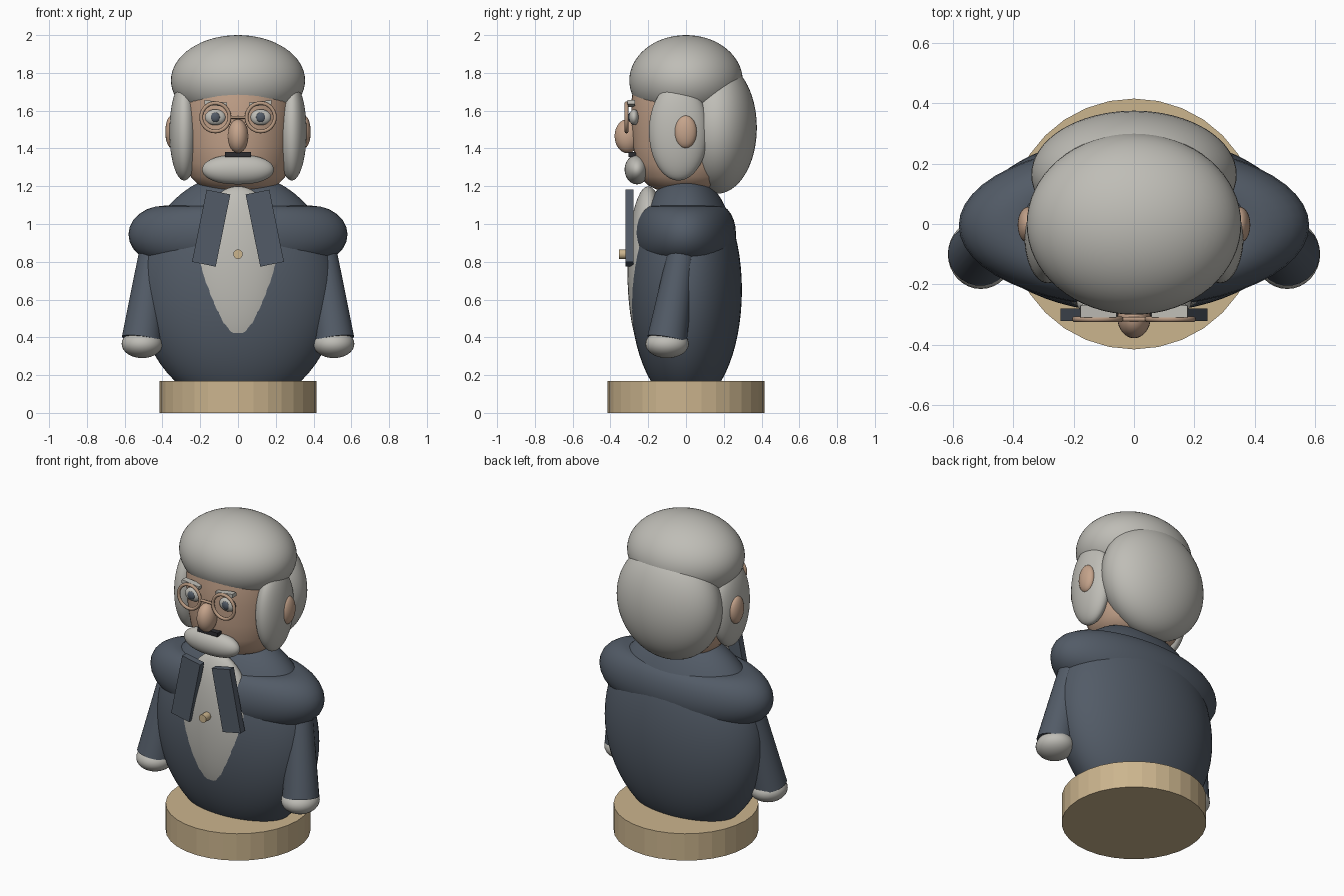
import bpy, math
from mathutils import Vector

if "Cube" in bpy.data.objects:
    bpy.data.objects.remove(bpy.data.objects["Cube"])


def mat(name, r, g, b):
    m = bpy.data.materials.new(name)
    m.diffuse_color = (r, g, b, 1)
    m.use_nodes = True
    m.node_tree.nodes["Principled BSDF"].inputs["Base Color"].default_value = m.diffuse_color
    return m


SLATE = mat("slate_cloth", 0.085, 0.105, 0.135)
GREY = mat("pale_grey", 0.52, 0.51, 0.47)
SKIN = mat("skin", 0.56, 0.37, 0.26)
TAN = mat("tan_wood", 0.60, 0.46, 0.27)
DARK = mat("dark", 0.025, 0.025, 0.03)
COPPER = mat("copper_frame", 0.48, 0.32, 0.22)


def finish(name, m, smooth=True):
    o = bpy.context.object
    o.name = name
    o.data.materials.append(m)
    if smooth:
        bpy.ops.object.shade_smooth_by_angle(angle=math.radians(40))
    return o


def ball(name, loc, rad, m, seg=48, power=1.0):
    """Ellipsoid; power below 1 makes its x ends blunter."""
    bpy.ops.mesh.primitive_uv_sphere_add(segments=seg, ring_count=seg // 2, location=loc)
    o = bpy.context.object
    for v in o.data.vertices:
        x = math.copysign(abs(v.co.x) ** power, v.co.x)
        v.co = (x * rad[0], v.co.y * rad[1], v.co.z * rad[2])
    return finish(name, m)


def rod(name, a, b, r1, r2, m, seg=24, smooth=True):
    """Round bar or cone frustum from point a to point b."""
    a, b = Vector(a), Vector(b)
    d = b - a
    bpy.ops.mesh.primitive_cone_add(vertices=seg, radius1=r1, radius2=r2, depth=d.length,
                                    location=(a + b) / 2,
                                    rotation=d.to_track_quat('Z', 'Y').to_euler())
    return finish(name, m, smooth)


def box(name, loc, size, m, tilt=0):
    bpy.ops.mesh.primitive_cube_add(size=1, location=loc, rotation=(0, tilt, 0))
    o = bpy.context.object
    for v in o.data.vertices:
        v.co = [c * s for c, s in zip(v.co, size)]
    return finish(name, m, False)


def lathe(name, profile, sy, m, seg=48):
    """Turn (radius, height) points about z, squashed in y by sy."""
    verts, faces, n = [], [], len(profile)
    for i in range(seg):
        t = 2 * math.pi * i / seg
        verts += [(r * math.cos(t), r * sy * math.sin(t), z) for r, z in profile]
    for i in range(seg):
        j = (i + 1) % seg
        faces += [(i * n + k, j * n + k, j * n + k + 1, i * n + k + 1) for k in range(n - 1)]
    faces.append([i * n for i in reversed(range(seg))])
    faces.append([i * n + n - 1 for i in range(seg)])
    me = bpy.data.meshes.new(name)
    me.from_pydata(verts, [], faces)
    o = bpy.data.objects.new(name, me)
    bpy.context.collection.objects.link(o)
    bpy.ops.object.select_all(action='DESELECT')
    o.select_set(True)
    bpy.context.view_layer.objects.active = o
    return finish(name, m)


# Base
rod("base", (0, 0, 0), (0, 0, 0.17), 0.415, 0.415, TAN, 32, False)

# Torso, shoulder roll and shirt front
ball("torso", (0, 0, 0.65), (0.53, 0.296, 0.62), SLATE, 64)
bpy.ops.mesh.primitive_torus_add(major_segments=48, minor_segments=24, major_radius=0.39,
                                 minor_radius=0.19, location=(0, -0.005, 0.945))
for v in bpy.context.object.data.vertices:
    v.co.y *= 0.465
    v.co.z *= 0.8
finish("shoulder_roll", SLATE)
ball("shirt_front", (0, -0.2, 0.75), (0.25, 0.11, 0.45), GREY)
rod("button", (0, -0.29, 0.84), (0, -0.355, 0.84), 0.025, 0.025, TAN, 16)

# Head and hair
lathe("head", [(0.03, 1.165), (0.1, 1.17), (0.16, 1.182), (0.21, 1.207), (0.25, 1.25),
               (0.275, 1.32), (0.29, 1.42), (0.298, 1.55), (0.298, 1.65), (0.28, 1.78)],
      0.97, SKIN)
ball("hair_top", (0, 0, 1.76), (0.355, 0.3, 0.24), GREY, 64)
ball("hair_back", (0, 0.163, 1.51), (0.34, 0.212, 0.35), GREY, 64)

# Face centre
ball("nose", (0, -0.31, 1.465), (0.055, 0.068, 0.09), SKIN, 32)
ball("moustache", (0, -0.26, 1.288), (0.19, 0.065, 0.078), GREY, 48, 0.85)
box("mouth", (0, -0.285, 1.368), (0.14, 0.04, 0.025), DARK)
rod("glasses_bridge", (-0.042, -0.315, 1.565), (0.042, -0.315, 1.565), 0.008, 0.008, COPPER, 12)

# Mirrored parts
for s, side in ((-1, "left"), (1, "right")):
    ball("hair_side_" + side, (s * 0.285, -0.04, 1.49), (0.078, 0.156, 0.26), GREY)
    ball("ear_" + side, (s * 0.35, -0.003, 1.488), (0.035, 0.06, 0.087), SKIN, 32)
    ball("eye_" + side, (s * 0.12, -0.275, 1.565), (0.055, 0.026, 0.042), GREY, 32)
    ball("pupil_" + side, (s * 0.12, -0.293, 1.565), (0.026, 0.014, 0.026), SLATE, 24)
    bpy.ops.mesh.primitive_torus_add(major_segments=40, minor_segments=10, major_radius=0.075,
                                     minor_radius=0.01, location=(s * 0.12, -0.315, 1.565),
                                     rotation=(math.pi / 2, 0, 0))
    finish("glasses_ring_" + side, COPPER)
    box("eyebrow_" + side, (s * 0.118, -0.29, 1.638), (0.12, 0.04, 0.022), GREY, -s * 0.12)
    box("lapel_" + side, (s * 0.142, -0.3, 0.978), (0.128, 0.042, 0.39), SLATE, -s * 0.2)
    rod("arm_" + side, (s * 0.44, -0.01, 0.92), (s * 0.51, -0.1, 0.39), 0.07, 0.106, SLATE)
    ball("hand_" + side, (s * 0.507, -0.1, 0.365), (0.109, 0.115, 0.075), GREY, 32)
